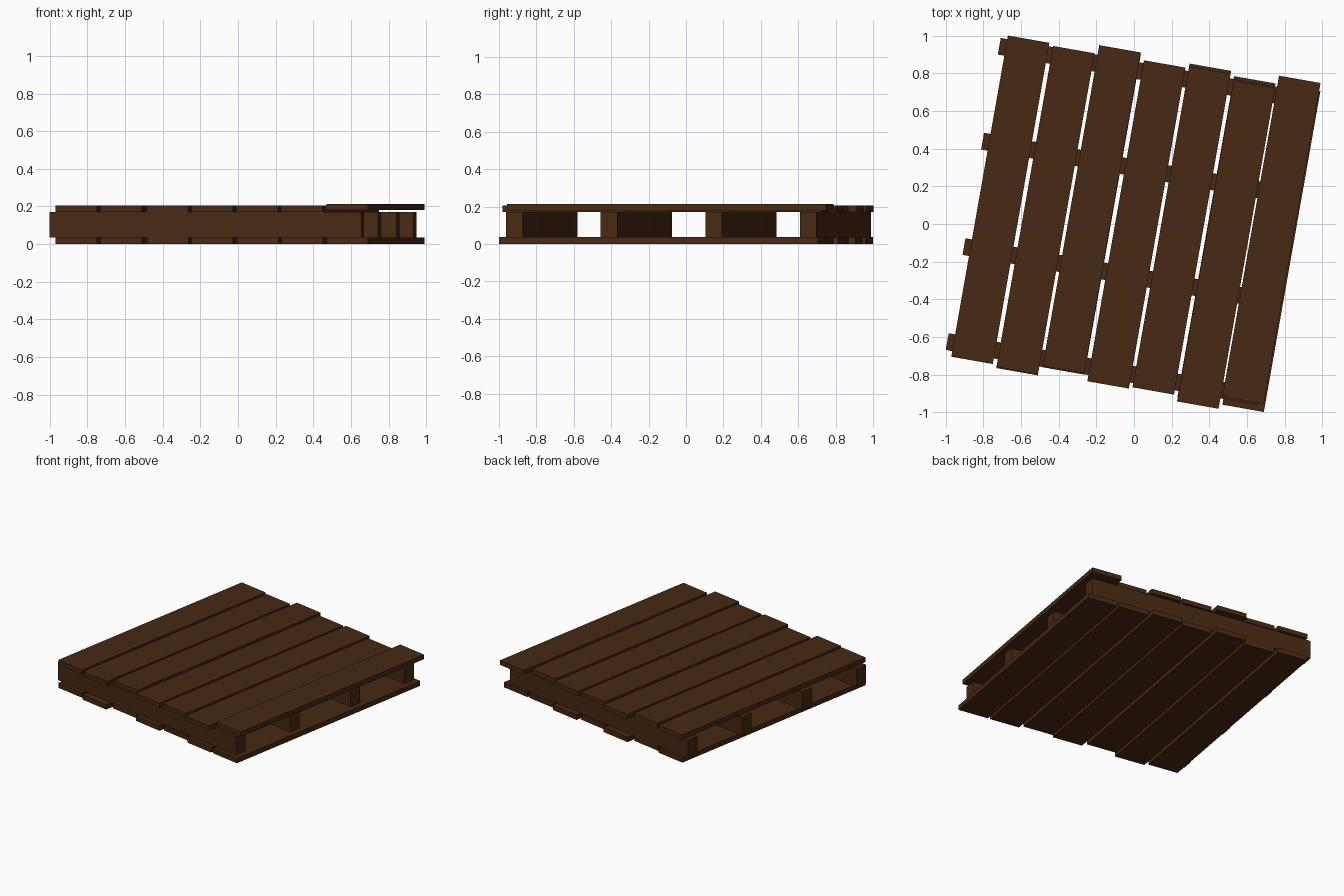
import bpy
from math import radians
from mathutils import Matrix, Vector

if "Cube" in bpy.data.objects:
    bpy.data.objects.remove(bpy.data.objects["Cube"])

TURN = Matrix.Rotation(radians(-10), 4, 'Z')   # the whole pallet sits slightly turned

wood = bpy.data.materials.new("dark_wood")
wood.diffuse_color = (0.065, 0.022, 0.007, 1)
wood.use_nodes = True
wood.node_tree.nodes["Principled BSDF"].inputs["Base Color"].default_value = wood.diffuse_color


def plank(name, lo, hi):
    """Box between two corners given in the pallet's own axes."""
    lo, hi = Vector(lo), Vector(hi)
    bpy.ops.mesh.primitive_cube_add(size=1)
    ob = bpy.context.object
    ob.name = name
    ob.data.transform(Matrix.Diagonal((hi - lo).to_4d()))
    ob.matrix_world = TURN @ Matrix.Translation((lo + hi) / 2)
    ob.data.materials.append(wood)


WIDTH, HALF = 0.224, 0.866

# Deck boards: left edge, lengthwise shift, underside height
top = [(-0.834, 0.004, 0.171), (-0.588, -0.009, 0.171), (-0.347, 0.038, 0.171),
       (-0.099, 0.0, 0.171), (0.143, 0.01, 0.171), (0.389, -0.023, 0.171),
       (0.622, 0.044, 0.18)]
for i, (x, shift, z) in enumerate(top, 1):
    plank(f"top_board_{i}", (x, shift - HALF, z), (x + WIDTH, shift + HALF, z + 0.034))

# Base boards: left edge, lengthwise shift
bottom = [(-0.834, 0.003), (-0.588, -0.015), (-0.345, 0.032), (-0.099, 0.0),
          (0.143, 0.025), (0.387, 0.0), (0.629, 0.002)]
for i, (x, shift) in enumerate(bottom, 1):
    plank(f"bottom_board_{i}", (x, shift - HALF, 0), (x + WIDTH, shift + HALF, 0.036))

# Four bearers running across between the decks
for i, y in enumerate((-0.833, -0.320, 0.249, 0.761), 1):
    plank(f"bearer_{i}", (-0.869, y, 0.036), (0.812, y + 0.09, 0.171))
